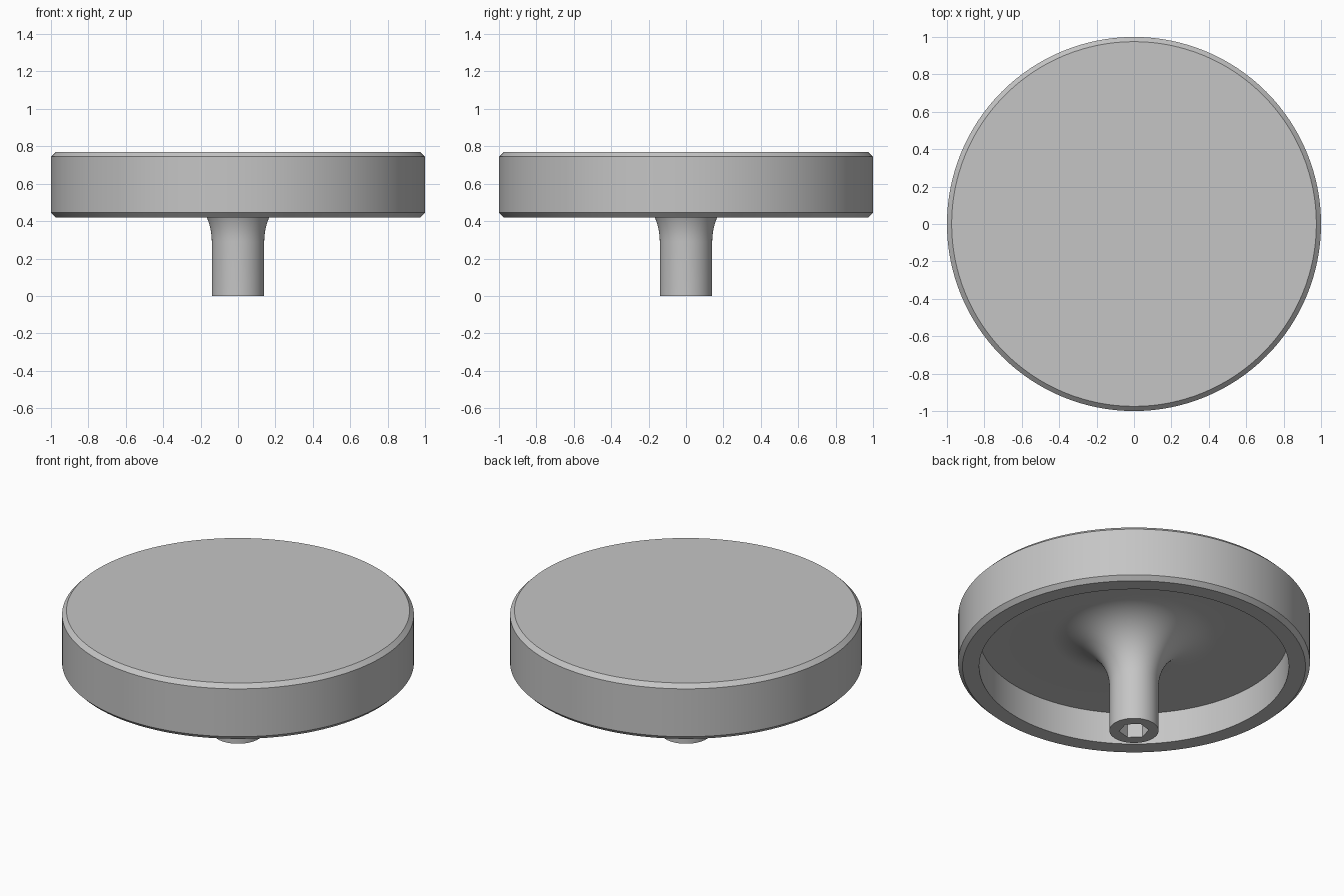
import bpy
import bmesh
from math import sin, cos, pi, radians

cube = bpy.data.objects.get("Cube")
if cube:
    bpy.data.objects.remove(cube)

# Heights and radii
BOTTOM, TOP, CEILING = 0.42, 0.77, 0.62
RIM, CAVITY, CHAMFER = 1.0, 0.88, 0.025
STEM, FILLET = 0.14, 0.33
SOCKET, SOCKET_DEPTH = 0.085, 0.3
SEGMENTS = 128

grey = bpy.data.materials.new("plain grey")
grey.use_nodes = True
colour = (0.56, 0.56, 0.56, 1)
grey.diffuse_color = colour
grey.node_tree.nodes["Principled BSDF"].inputs["Base Color"].default_value = colour


def add_object(name, bm):
    bmesh.ops.recalc_face_normals(bm, faces=bm.faces)
    mesh = bpy.data.meshes.new(name)
    bm.to_mesh(mesh)
    bm.free()
    mesh.materials.append(grey)
    obj = bpy.data.objects.new(name, mesh)
    bpy.context.collection.objects.link(obj)
    return obj


def revolve(name, profile):
    bm = bmesh.new()
    verts = [bm.verts.new((r, 0, z)) for r, z in profile]
    edges = [bm.edges.new(pair) for pair in zip(verts, verts[1:])]
    bmesh.ops.spin(bm, geom=verts + edges, cent=(0, 0, 0), axis=(0, 0, 1),
                   angle=2 * pi, steps=SEGMENTS, use_merge=True)
    bmesh.ops.remove_doubles(bm, verts=bm.verts, dist=1e-5)
    return add_object(name, bm)


# Hollow round cap with a flared stem, as one turned profile
flare = []
for i in range(17):
    a = i / 16 * pi / 2
    flare.append((STEM + FILLET * (1 - cos(a)), CEILING - FILLET * (1 - sin(a))))
profile = [(0, 0), (STEM, 0)] + flare + [
    (CAVITY, CEILING), (CAVITY, BOTTOM),
    (RIM - CHAMFER, BOTTOM), (RIM, BOTTOM + CHAMFER),
    (RIM, TOP - CHAMFER), (RIM - CHAMFER, TOP), (0, TOP)]
knob = revolve("knob_body", profile)

# Six-sided socket in the end of the stem
bm = bmesh.new()
bmesh.ops.create_cone(bm, cap_ends=True, segments=6, radius1=SOCKET,
                      radius2=SOCKET, depth=2 * SOCKET_DEPTH)
vertex_angle = max(bm.verts, key=lambda v: v.co.y).co.x
turn = radians(45) if abs(vertex_angle) < 1e-4 else radians(-45)
for v in bm.verts:
    x, y = v.co.x, v.co.y
    v.co.x, v.co.y = x * cos(turn) - y * sin(turn), x * sin(turn) + y * cos(turn)
cutter = add_object("socket_cutter", bm)
cutter.hide_render = True
cutter.hide_viewport = True

cut = knob.modifiers.new("socket", "BOOLEAN")
cut.operation = "DIFFERENCE"
cut.solver = "EXACT"
cut.object = cutter

# Bake the cut, then smooth the turned surfaces
bpy.ops.object.select_all(action="DESELECT")
bpy.context.view_layer.objects.active = knob
knob.select_set(True)
bpy.ops.object.modifier_apply(modifier=cut.name)
bpy.data.objects.remove(cutter)
bpy.ops.object.shade_smooth_by_angle(angle=radians(30))
